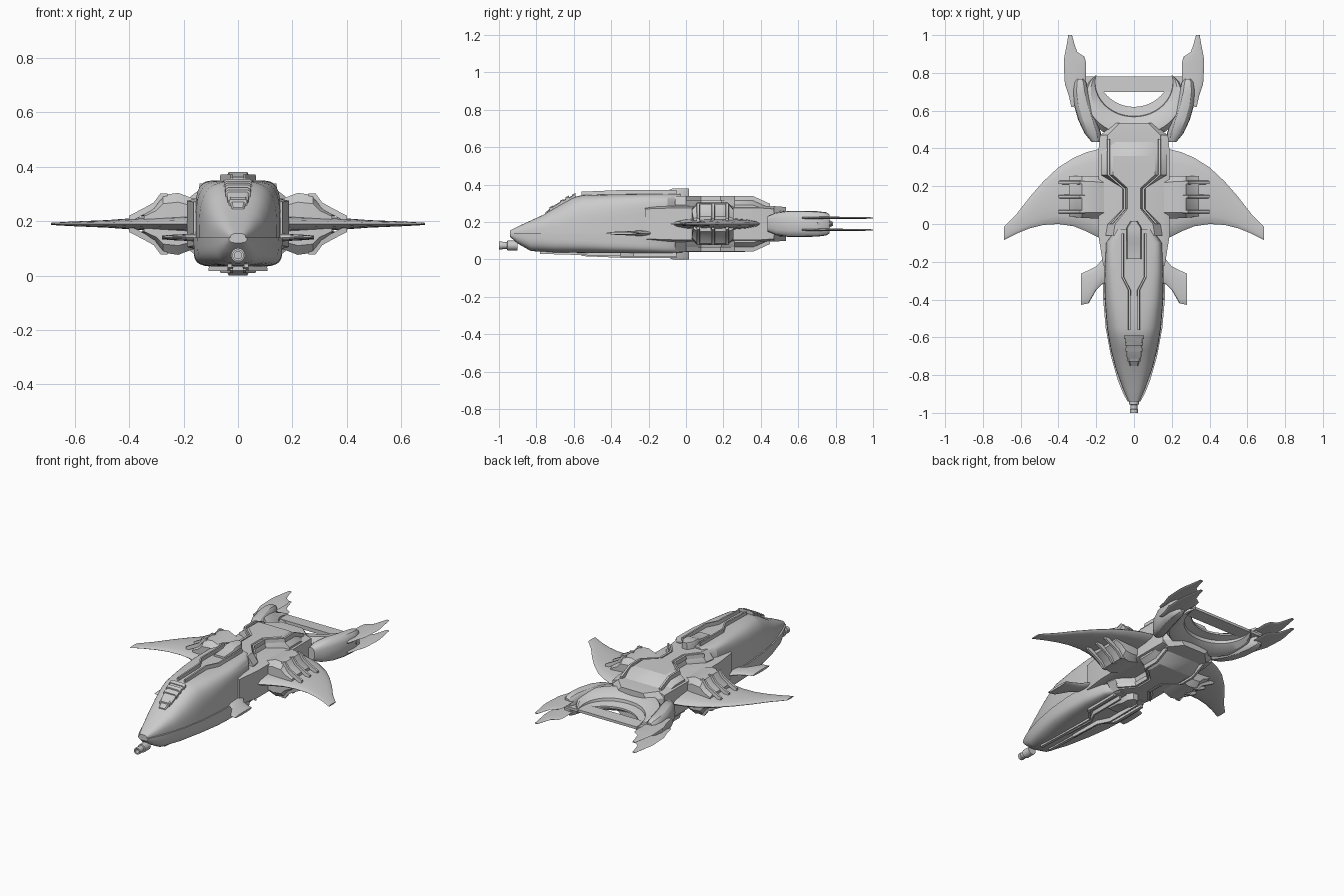
import bpy, math

if "Cube" in bpy.data.objects:
    bpy.data.objects.remove(bpy.data.objects["Cube"])

MID = 0.19  # height of the horizontal symmetry plane; all z values below are relative to it


def loft(name, rings, mirror=""):
    """Skin a list of equal-length point rings, cap both ends."""
    n = len(rings[0])
    verts = [p for r in rings for p in r]
    faces = [(i * n + j, i * n + (j + 1) % n, (i + 1) * n + (j + 1) % n, (i + 1) * n + j)
             for i in range(len(rings) - 1) for j in range(n)]
    faces += [tuple(range(n))[::-1], tuple(range((len(rings) - 1) * n, len(rings) * n))]
    me = bpy.data.meshes.new(name)
    me.from_pydata(verts, [], faces)
    ob = bpy.data.objects.new(name, me)
    ob.location.z = MID
    bpy.context.collection.objects.link(ob)
    bpy.context.view_layer.objects.active = ob
    ob.select_set(True)
    bpy.ops.object.mode_set(mode='EDIT')
    bpy.ops.mesh.select_all(action='SELECT')
    bpy.ops.mesh.normals_make_consistent(inside=False)
    bpy.ops.object.mode_set(mode='OBJECT')
    if mirror:
        m = ob.modifiers.new("Mirror", 'MIRROR')
        m.use_axis = ("x" in mirror, False, "z" in mirror)
    return ob


def spow(v, e):
    return math.copysign(abs(v) ** e, v)


def blade(name, rows, z=0, along="x", power=1.0, mirror="x"):
    """Lens-section blade; rows are (station, edge0, edge1, half thickness)."""
    rings = []
    for s, a, b, t in rows:
        ring = []
        for k in range(16):
            g = math.tau * k / 16
            c = (a + b) / 2 + (b - a) / 2 * spow(math.cos(g), power)
            h = z + t * spow(math.sin(g), power)
            ring.append((s, c, h) if along == "x" else (c, s, h))
        rings.append(ring)
    return loft(name, rings, mirror)


def shell(name, rows, z0):
    """Half-superellipse hull; rows are (y, half width, z of crown, squareness)."""
    rings = []
    for y, w, z, n in rows:
        ring = []
        for k in range(25):
            g = math.pi * k / 24
            ring.append((w * spow(math.cos(g), 2 / n), y, z0 + (z - z0) * abs(math.sin(g)) ** (2 / n)))
        rings.append(ring)
    return loft(name, rings)


def octo(name, rows, mirror=""):
    """Chamfered body along y; rows are (y, half width top, half width side, half height, side half height)."""
    return loft(name, [[(a, y, h), (b, y, s), (b, y, -s), (a, y, -h),
                        (-a, y, -h), (-b, y, -s), (-b, y, s), (-a, y, h)]
                       for y, a, b, h, s in rows], mirror)


def strip(name, path, w, h, along="y", mirror="xz"):
    """Square-section rail following a path."""
    rings = []
    for x, y, z in path:
        dx, dy = (w, 0) if along == "y" else (0, w)
        rings.append([(x - dx, y - dy, z - h), (x + dx, y + dy, z - h),
                      (x + dx * .7, y + dy * .7, z + h), (x - dx * .7, y - dy * .7, z + h)])
    return loft(name, rings, mirror)


# forward hull: upper shell and slightly wider keel tub
shell("upper_hull", [(-.94, .028, -.035, 3), (-.88, .055, -.005, 3), (-.76, .098, .05, 3),
                     (-.67, .122, .105, 3), (-.6, .135, .143, 3.2), (-.55, .143, .155, 3.5),
                     (-.4, .155, .158, 4.5), (-.25, .157, .16, 6), (-.1, .148, .16, 8),
                     (-.03, .1, .16, 8)], -.055)
shell("lower_hull", [(-.94, .034, -.07, 3), (-.9, .056, -.105, 3), (-.83, .085, -.145, 3),
                     (-.7, .122, -.153, 3.5), (-.55, .15, -.155, 4), (-.4, .163, -.157, 5),
                     (-.25, .163, -.157, 6), (-.1, .15, -.157, 8), (-.02, .1, -.157, 8)], -.05)

# nose gun barrel with collar and hollow mouth
gun = [(-.9, .026), (-.955, .026), (-.957, .018), (-.98, .018), (-.981, .021), (-1, .021), (-1, .013), (-.97, .013)]
loft("nose_gun", [[(r * math.cos(math.tau * k / 16), y, -.115 + r * math.sin(math.tau * k / 16))
                   for k in range(16)] for y, r in gun])

# cockpit window: tapered pane and raised bands on the sloping nose
def pane(name, rows):
    loft(name, [[(-w, y, z - .05), (w, y, z - .05), (w, y, z), (w * .8, y, z + .006),
                 (-w * .8, y, z + .006), (-w, y, z)] for y, w, z in rows])

pane("cockpit_glass", [(-.752, .022, .055), (-.725, .028, .078), (-.71, .038, .09),
                       (-.66, .042, .12), (-.59, .048, .154)])
for i, (y, w, z) in enumerate([(-.72, .034, .088), (-.665, .046, .122), (-.635, .048, .14), (-.6, .052, .154)]):
    pane(f"cockpit_band_{i}", [(y - .009, w, z - .004), (y + .009, w, z + .005)])

# dorsal and ventral hull rails
strip("hull_rail", [(.024, -.56, .16), (.024, -.35, .169), (.06, -.28, .169), (.06, -.05, .169)], .007, .012)
strip("keel_rail", [(-.03, -.78, -.15), (-.03, -.35, -.163), (-.1, -.28, -.163), (-.1, -.05, -.163)],
      .009, .01, mirror="x")

# dorsal and ventral blocks behind the canopy
octo("spine_block", [(-.185, .034, .04, .172, .16), (-.1, .034, .04, .178, .165), (-.07, .034, .04, .19, .178),
                     (-.02, .034, .04, .19, .178), (.015, .012, .018, .19, .178)])

# central body, hourglass spine and tail cap
octo("core_body", [(-.22, .13, .163, .095, .08), (-.07, .15, .187, .095, .085),
                   (.4, .15, .187, .095, .085), (.47, .14, .18, .09, .08)])
octo("hourglass_spine", [(-.06, .11, .15, .15, .1), (0, .1, .14, .15, .1), (.08, .035, .06, .15, .1),
                         (.19, .035, .06, .15, .1), (.26, .11, .175, .15, .1),
                         (.36, .11, .175, .148, .1), (.44, .1, .17, .09, .07)])
octo("tail_cap", [(.42, .14, .18, .095, .06), (.47, .14, .178, .095, .06), (.535, .075, .1, .09, .06)])
strip("spine_rail", [(.135, .45, .095), (.135, .36, .136), (.135, .26, .136), (.05, .185, .136),
                     (.05, .08, .136), (.12, 0, .136)], .009, .012)

# main wings
blade("wing", [(.12, -.09, .41, .034), (.19, -.07, .395, .032), (.25, -.04, .38, .03), (.32, -.012, .35, .026),
               (.4, 0, .3, .02), (.48, -.005, .225, .014), (.55, -.022, .145, .011),
               (.62, -.05, .055, .008), (.688, -.085, -.015, .004)])

# wing root pods, chamfered and sweeping down to the wing
pod = [(.05, .08, .19, .08), (.11, .03, .245, .085), (.17, .03, .25, .095), (.22, .03, .255, .114),
       (.275, .032, .255, .106), (.3, .035, .255, .07), (.345, .04, .255, .04)]
loft("wing_pod", [[(x, a, h * .7), (x, a + .03, h), (x, b - .03, h), (x, b, h * .7),
                   (x, b, -h * .7), (x, b - .03, -h), (x, a + .03, -h), (x, a, -h * .7)]
                  for x, a, b, h in pod], "x")
for i, y in enumerate((.065, .145, .22)):
    strip(f"pod_rib_{i}", [(.26, y, .1), (.285, y, .1), (.31, y, .066), (.35, y, .044), (.4, y, .018)],
          .01, .012, along="x")

# small forward fins
blade("front_fin", [(.13, -.3, -.16, .014), (.17, -.32, -.19, .014), (.2, -.35, -.225, .012),
                    (.24, -.42, -.245, .01), (.28, -.428, -.262, .007)], z=-.05)

# tail crescent: sharp inner lip stepping up to a thick outer body
rings = []
for k in range(25):
    u = (k - 12) / 12
    g = -math.pi / 2 + u * math.radians(86)
    f = 1 - abs(u) ** 3
    r0 = .18 + .02 * u * u
    wid = .006 + .17 * f
    prof = [(0, .006), (.28, .018), (.3, .036), (.6, .068), (.85, .07), (1, .03)]
    ring = [(r0 + wid * p, h * (.15 + .85 * f)) for p, h in prof]
    ring += [(r, -h) for r, h in ring[::-1]]
    rings.append([(r * math.cos(g), .8 + r * math.sin(g), h) for r, h in ring])
loft("tail_crescent", rings)

# tail horns and twin claw blades
blade("tail_horn", [(.435, .18, .225, .04), (.48, .175, .262, .06), (.55, .195, .295, .07),
                    (.63, .222, .318, .07), (.7, .24, .325, .068), (.75, .252, .318, .062),
                    (.768, .265, .305, .05)], along="y", power=.7)
blade("tail_claw", [(.62, .32, .332, .004), (.68, .28, .345, .006), (.74, .255, .366, .007),
                    (.85, .253, .372, .006), (.885, .262, .369, .006), (.91, .3, .364, .005),
                    (.95, .315, .356, .005), (1, .328, .348, .003)], z=.032, along="y", mirror="xz")
octo("claw_core", [(.7, .26, .33, .012, .006), (.78, .26, .3, .008, .004)])

bpy.ops.object.select_all(action='SELECT')
bpy.ops.object.shade_smooth_by_angle()
